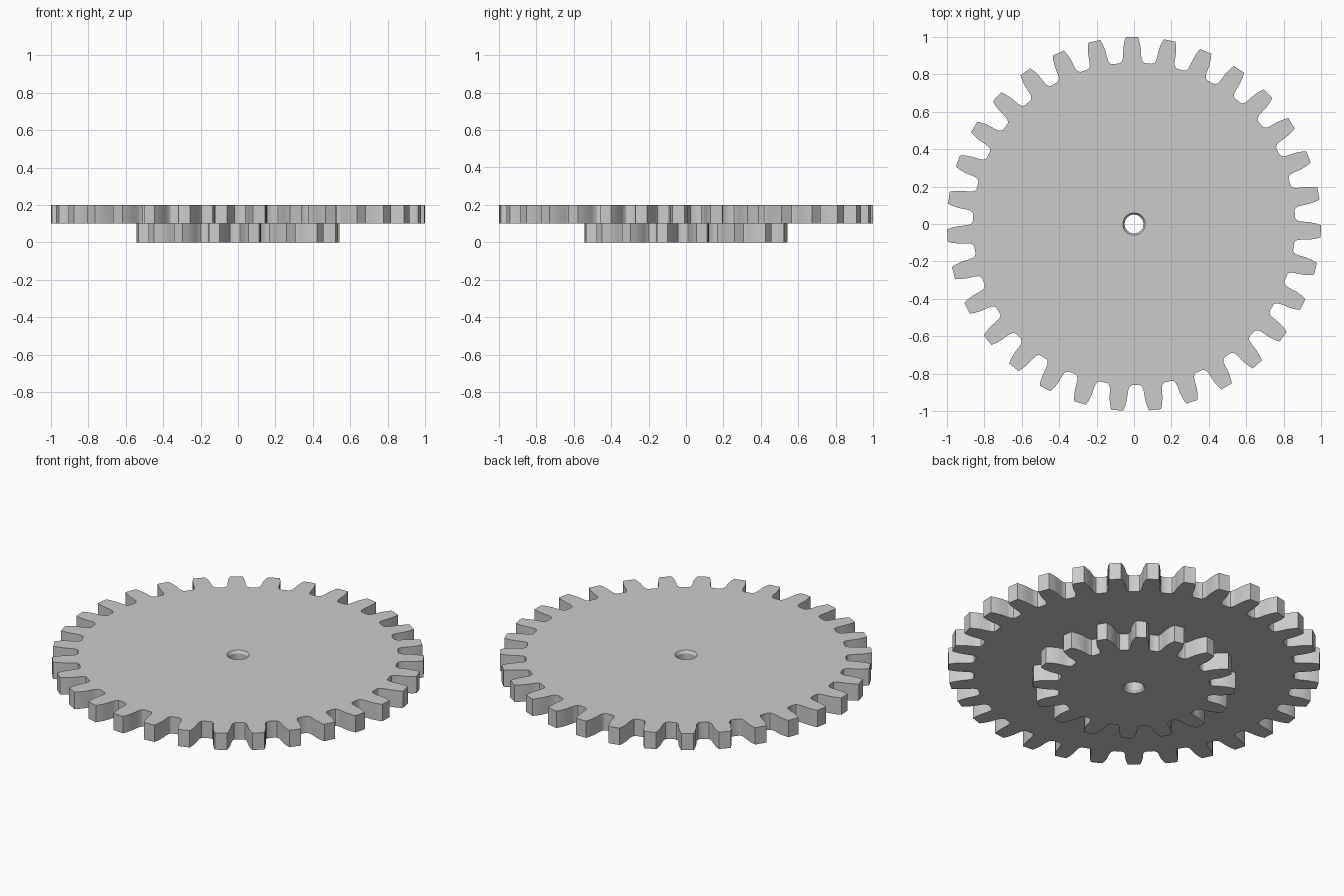
import bpy, bmesh
from math import sin, cos, pi, radians

if "Cube" in bpy.data.objects:
    bpy.data.objects.remove(bpy.data.objects["Cube"], do_unlink=True)

# Single plain grey
grey = bpy.data.materials.new("light_grey")
grey.use_nodes = True
colour = (0.6, 0.6, 0.6, 1)
grey.diffuse_color = colour
grey.node_tree.nodes["Principled BSDF"].inputs["Base Color"].default_value = colour


def gear_outline(teeth, phase, flank):
    """Outline points; flank runs root to tip as (radius, half width in pitches)."""
    pitch = 2 * pi / teeth
    side = [(r, -w) for r, w in flank]
    tooth = side + [(r, -w) for r, w in reversed(side)]
    return [(r * cos(phase + (i + w) * pitch), r * sin(phase + (i + w) * pitch))
            for i in range(teeth) for r, w in tooth]


def circle(radius, sides=48):
    return [(radius * cos(2 * pi * i / sides), radius * sin(2 * pi * i / sides))
            for i in range(sides)]


def make_gear(name, outline, z0, z1, bore):
    """Extruded outline with a bore given as (radius, z) rings from bottom to top."""
    bm = bmesh.new()

    def ring(points, z):
        verts = [bm.verts.new((x, y, z)) for x, y in points]
        edges = [bm.edges.new((verts[i - 1], verts[i])) for i in range(len(verts))]
        return verts, edges

    def wall(a, b):
        for i in range(len(a)):
            bm.faces.new((a[i - 1], a[i], b[i], b[i - 1]))

    low, high = ring(outline, z0), ring(outline, z1)
    holes = [ring(circle(r), z) for r, z in bore]
    for outer, inner in ((low, holes[0]), (high, holes[-1])):
        bmesh.ops.triangle_fill(bm, edges=outer[1] + inner[1], use_beauty=True)
    wall(low[0], high[0])
    for a, b in zip(holes, holes[1:]):
        wall(a[0], b[0])
    bmesh.ops.recalc_face_normals(bm, faces=bm.faces)

    mesh = bpy.data.meshes.new(name)
    bm.to_mesh(mesh)
    bm.free()
    mesh.materials.append(grey)
    obj = bpy.data.objects.new(name, mesh)
    bpy.context.collection.objects.link(obj)
    bpy.ops.object.select_all(action="DESELECT")
    obj.select_set(True)
    bpy.context.view_layer.objects.active = obj
    bpy.ops.object.shade_smooth_by_angle(angle=radians(30))
    return obj


# Large upper gear, bore chamfered at the top
large_flank = [(0.862, 0.39), (0.867, 0.33), (0.88, 0.285), (0.90, 0.265),
               (0.94, 0.245), (0.975, 0.205), (1.0, 0.16)]
make_gear("large_gear", gear_outline(31, radians(90.65), large_flank),
          0.1, 0.2, [(0.05, 0.1), (0.05, 0.185), (0.06, 0.2)])

# Small lower gear, bore chamfered at the bottom
small_flank = [(0.409, 0.40), (0.415, 0.335), (0.43, 0.29), (0.455, 0.275),
               (0.485, 0.25), (0.517, 0.195), (0.545, 0.133)]
make_gear("small_gear", gear_outline(16, radians(9), small_flank),
          0.0, 0.1, [(0.06, 0.0), (0.05, 0.015), (0.05, 0.1)])
